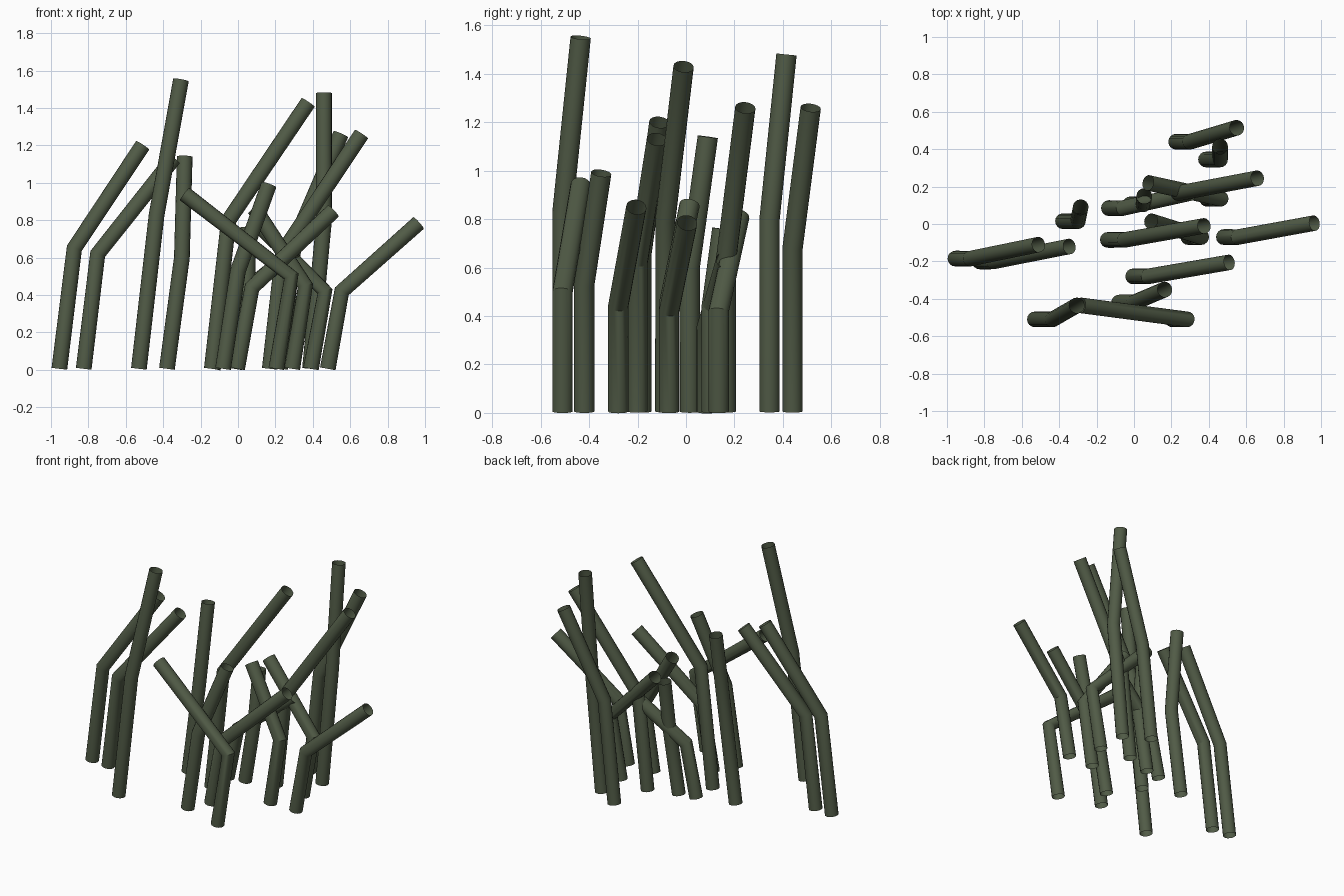
import bpy
from mathutils import Vector

RADIUS = 0.042

green = bpy.data.materials.new("dark_reed_green")
green.diffuse_color = (0.082, 0.105, 0.062, 1)


def stalk(index, base_x, base_y, elbow_x, elbow_z, tip):
    """Open tube that leans along x up to its elbow, then bends to the tip."""
    points = [(base_x, base_y, 0.006), (elbow_x, base_y, elbow_z), tip]
    name = f"bent_stalk_{index:02d}"
    curve = bpy.data.curves.new(name, "CURVE")
    curve.dimensions = "3D"
    curve.bevel_depth = RADIUS
    curve.bevel_resolution = 6
    curve.use_fill_caps = False
    spline = curve.splines.new("POLY")
    spline.points.add(len(points) - 1)
    for p, co in zip(spline.points, points):
        p.co = (*co, 1)
    curve.materials.append(green)
    obj = bpy.data.objects.new(name, curve)
    bpy.context.collection.objects.link(obj)
    # turn the bevelled path into a smooth mesh tube
    bpy.ops.object.select_all(action="DESELECT")
    obj.select_set(True)
    bpy.context.view_layer.objects.active = obj
    bpy.ops.object.convert(target="MESH")
    bpy.ops.object.shade_smooth_by_angle()


# base x, base y, elbow x, elbow height, tip
STALKS = [
    # left group
    (-0.955, -0.185, -0.875, 0.65, (-0.51, -0.11, 1.20)),
    (-0.825, -0.20, -0.75, 0.62, (-0.345, -0.12, 1.13)),
    (-0.53, -0.51, -0.435, 0.83, (-0.305, -0.435, 1.55)),
    (-0.38, 0.015, -0.30, 0.60, (-0.285, 0.09, 1.14)),
    # middle group leaning right
    (-0.14, -0.085, -0.05, 0.80, (0.375, -0.01, 1.43)),
    (-0.135, 0.085, -0.06, 0.35, (0.30, 0.165, 0.63)),
    (-0.02, 0.105, 0.05, 0.43, (0.055, 0.15, 0.76)),
    (-0.08, -0.42, 0.00, 0.53, (0.165, -0.35, 0.99)),
    (-0.005, -0.28, 0.075, 0.44, (0.51, -0.205, 0.85)),
    (0.17, 0.165, 0.24, 0.63, (0.66, 0.245, 1.26)),
    # right group
    (0.225, 0.44, 0.30, 0.68, (0.55, 0.515, 1.26)),
    (0.385, 0.345, 0.46, 0.80, (0.46, 0.415, 1.48)),
    (0.48, -0.07, 0.555, 0.42, (0.965, 0.005, 0.785)),
    # stalks bent back to the left
    (0.205, -0.51, 0.285, 0.50, (-0.285, -0.435, 0.94)),
    (0.29, -0.07, 0.36, 0.45, (0.09, 0.015, 0.86)),
    (0.39, 0.135, 0.465, 0.42, (0.075, 0.22, 0.81)),
]

for i, args in enumerate(STALKS, 1):
    stalk(i, *args)
